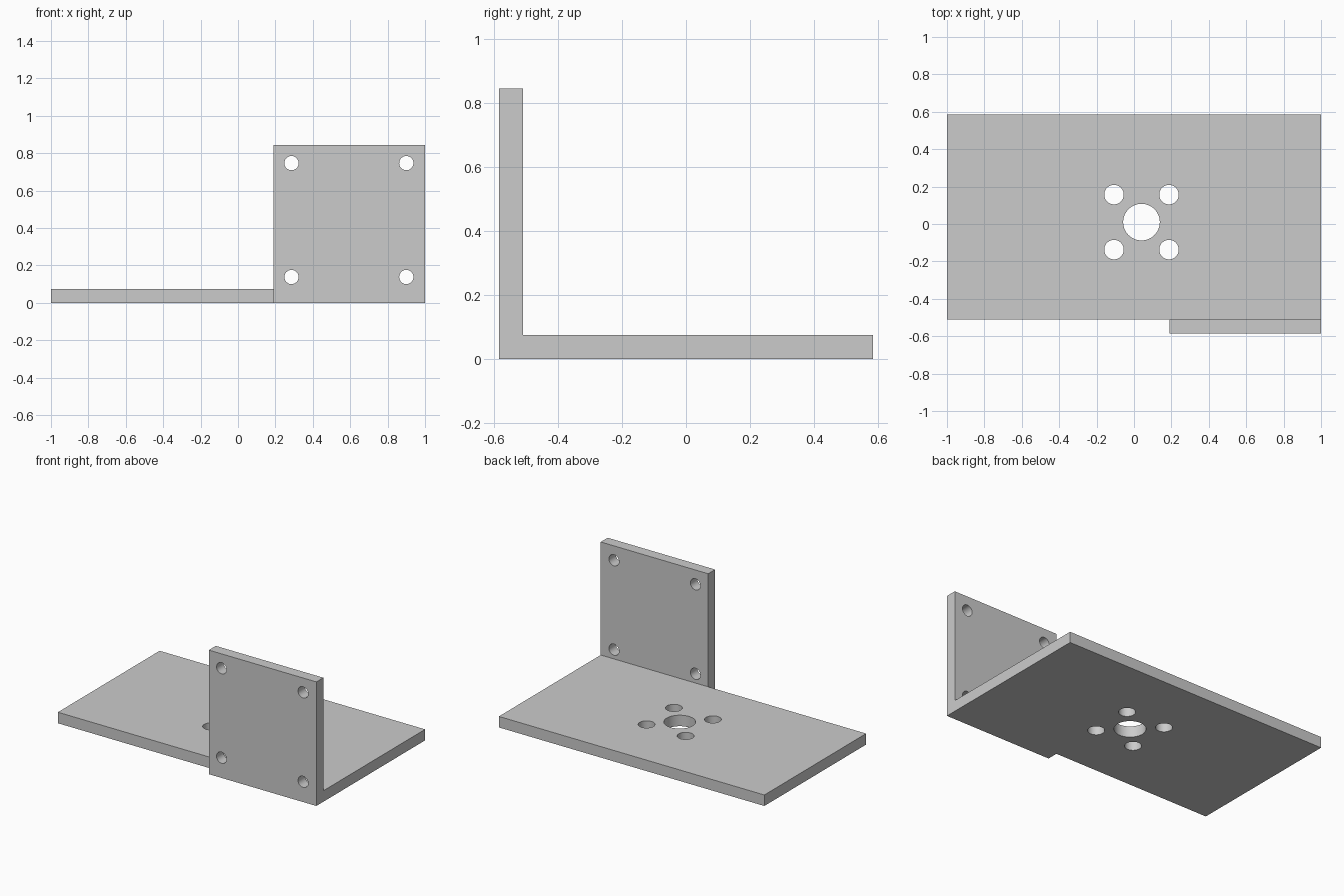
import bpy
import bmesh
from math import radians
from mathutils import Vector

cube = bpy.data.objects.get("Cube")
if cube:
    bpy.data.objects.remove(cube, do_unlink=True)

THICK = 0.075
BACK, STEP, FRONT = 0.585, -0.51, -0.585
WALL_X, HEIGHT = 0.19, 0.845

grey = bpy.data.materials.new("plain grey")
grey.use_nodes = True
grey.diffuse_color = (0.6, 0.6, 0.6, 1)
grey.node_tree.nodes["Principled BSDF"].inputs["Base Color"].default_value = (0.6, 0.6, 0.6, 1)


def new_object(name, bm):
    bmesh.ops.recalc_face_normals(bm, faces=bm.faces[:])
    mesh = bpy.data.meshes.new(name)
    bm.to_mesh(mesh)
    bm.free()
    mesh.materials.append(grey)
    obj = bpy.data.objects.new(name, mesh)
    bpy.context.collection.objects.link(obj)
    return obj


# Bracket body: base footprint with a tab, thickened, then the tab raised into a wall
bm = bmesh.new()
corners = [(-1, STEP), (WALL_X, STEP), (1, STEP), (1, BACK), (-1, BACK),
           (WALL_X, FRONT), (1, FRONT)]
v = [bm.verts.new((x, y, 0)) for x, y in corners]
base = bm.faces.new(v[:5])
tab = bm.faces.new((v[5], v[6], v[2], v[1]))
result = bmesh.ops.extrude_face_region(bm, geom=[base, tab])["geom"]
bmesh.ops.translate(bm, vec=(0, 0, THICK),
                    verts=[g for g in result if isinstance(g, bmesh.types.BMVert)])
tab_top = next(g for g in result if isinstance(g, bmesh.types.BMFace)
               and g.calc_center_median().y < STEP)
raised = bmesh.ops.extrude_discrete_faces(bm, faces=[tab_top])["faces"][0]
bmesh.ops.translate(bm, vec=(0, 0, HEIGHT - THICK), verts=raised.verts[:])
bracket = new_object("angle_bracket", bm)


def drill(center, radius, axis):
    """Cut a round hole through the bracket along the axis."""
    bm = bmesh.new()
    bmesh.ops.create_cone(bm, cap_ends=True, segments=48, radius1=radius,
                          radius2=radius, depth=THICK * 2)
    turn = Vector((0, 0, 1)).rotation_difference(Vector(axis)).to_matrix()
    bmesh.ops.rotate(bm, matrix=turn, verts=bm.verts[:])
    bmesh.ops.translate(bm, vec=center, verts=bm.verts[:])
    cutter = new_object("hole_cutter", bm)
    cutter.hide_render = True
    mod = bracket.modifiers.new("hole", "BOOLEAN")
    mod.operation = "DIFFERENCE"
    mod.solver = "EXACT"
    mod.object = cutter
    bpy.ops.object.modifier_apply(modifier=mod.name)
    bpy.data.objects.remove(cutter, do_unlink=True)


bpy.ops.object.select_all(action="DESELECT")
bracket.select_set(True)
bpy.context.view_layer.objects.active = bracket

# Central bore with four holes around it in the base
bore = Vector((0.04, 0.01, THICK / 2))
drill(bore, 0.098, (0, 0, 1))
for sx in (-1, 1):
    for sy in (-1, 1):
        drill(bore + Vector((sx, sy, 0)) * 0.147, 0.052, (0, 0, 1))

# Corner holes in the upright wall
for x in (0.286, 0.9):
    for z in (0.138, 0.747):
        drill(Vector((x, (STEP + FRONT) / 2, z)), 0.038, (0, 1, 0))

bpy.ops.object.shade_smooth_by_angle(angle=radians(30))
